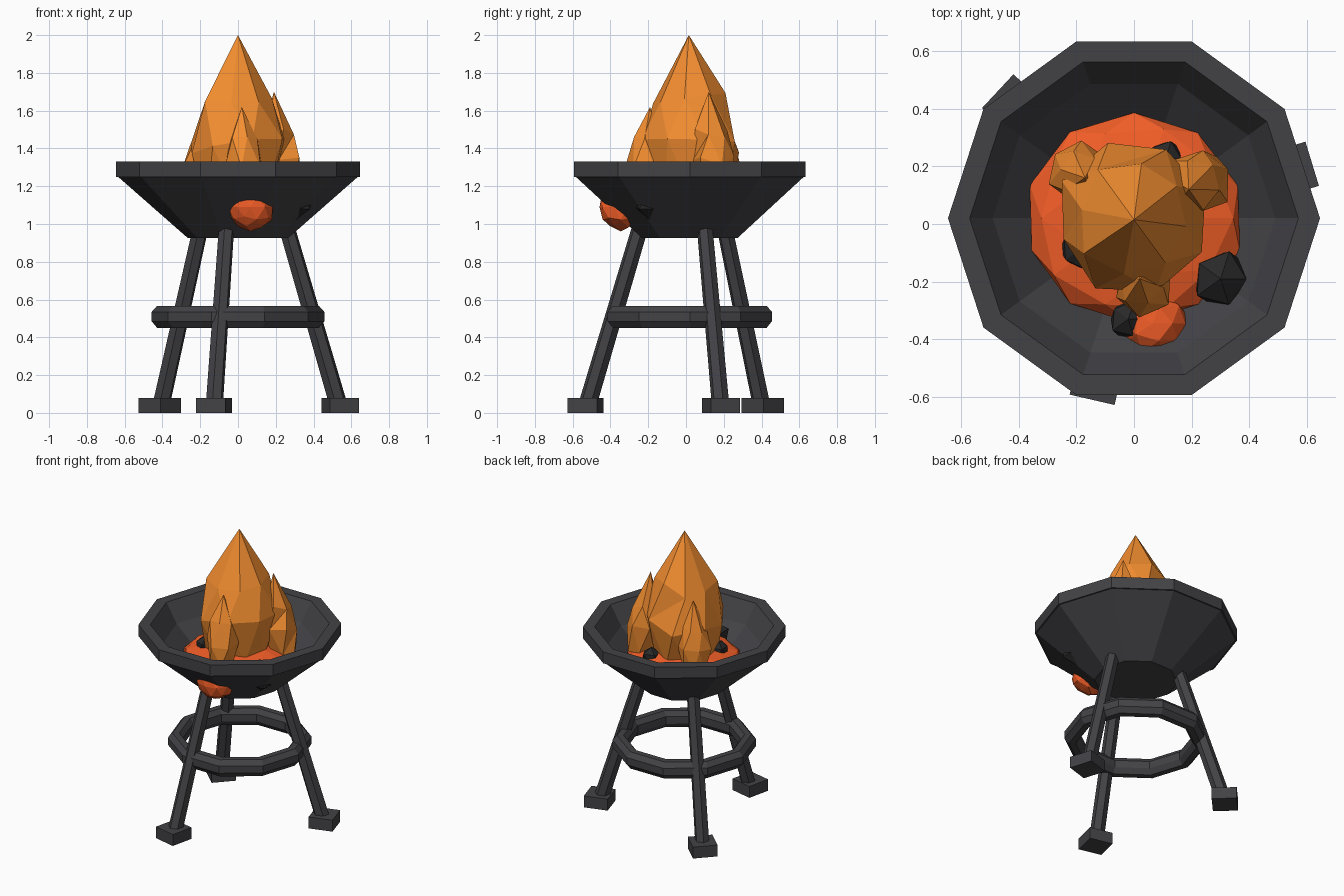
import bpy, bmesh, random
from math import sin, cos, tau, radians
from mathutils import Vector

if "Cube" in bpy.data.objects:
    bpy.data.objects.remove(bpy.data.objects["Cube"])

CY = 0.02  # centre of the bowl in y


def material(name, rgb):
    m = bpy.data.materials.new(name)
    m.diffuse_color = (*rgb, 1)
    m.use_nodes = True
    m.node_tree.nodes["Principled BSDF"].inputs["Base Color"].default_value = m.diffuse_color
    return m


IRON = material("iron", (0.055, 0.055, 0.062))
FLAME = material("flame", (0.90, 0.27, 0.03))
EMBER = material("ember", (0.88, 0.11, 0.02))
COAL = material("coal", (0.022, 0.022, 0.022))


def finish(bm, name, mat):
    bmesh.ops.recalc_face_normals(bm, faces=bm.faces[:])
    me = bpy.data.meshes.new(name)
    bm.to_mesh(me)
    bm.free()
    me.materials.append(mat)
    ob = bpy.data.objects.new(name, me)
    bpy.context.collection.objects.link(ob)
    return ob


def lathe(name, profile, sides, mat):
    """Revolve a closed (radius, z) profile around the bowl axis."""
    bm = bmesh.new()
    rings = [[bm.verts.new((r * cos(tau * i / sides), CY + r * sin(tau * i / sides), z))
              for r, z in profile] for i in range(sides)]
    n = len(profile)
    for i in range(sides):
        a, b = rings[i], rings[(i + 1) % sides]
        for j in range(n):
            k = (j + 1) % n
            bm.faces.new((a[j], b[j], b[k], a[k]))
    bmesh.ops.remove_doubles(bm, verts=bm.verts[:], dist=1e-4)
    return finish(bm, name, mat)


def tube(name, rings, mat):
    """Skin a list of rings (lists of points); a one-point ring is a tip."""
    bm = bmesh.new()
    vs = [[bm.verts.new(p) for p in ring] for ring in rings]
    n = len(vs[0])
    for a, b in zip(vs, vs[1:]):
        for i in range(n):
            j = (i + 1) % n
            if len(b) == 1:
                bm.faces.new((a[i], a[j], b[0]))
            else:
                bm.faces.new((a[i], a[j], b[j], b[i]))
    bm.faces.new(vs[0])
    if len(vs[-1]) > 1:
        bm.faces.new(vs[-1])
    return finish(bm, name, mat)


def rock(name, centre, size, mat, seed, jitter=0.12, subdiv=1):
    """Squashed, roughened icosphere."""
    rnd = random.Random(seed)
    bm = bmesh.new()
    bmesh.ops.create_icosphere(bm, subdivisions=subdiv, radius=1)
    for v in bm.verts:
        k = 1 + rnd.uniform(-jitter, jitter)
        v.co = Vector(centre) + Vector([c * s * k for c, s in zip(v.co, size)])
    return finish(bm, name, mat)


def flame(name, base, apex, radius, sides, seed):
    """Teardrop with jagged rings leaning from base to apex."""
    rnd = random.Random(seed)
    base, apex = Vector(base), Vector(apex)
    rings = []
    for k, (t, f) in enumerate([(0, 0.75), (0.32, 1.0), (0.6, 0.74)]):
        c = base.lerp(apex, t)
        ring = []
        for i in range(sides):
            a = tau * (i + 0.4 * k) / sides
            r = radius * f * rnd.uniform(0.9, 1.1)
            dz = rnd.uniform(-0.05, 0.05) * (apex.z - base.z) * (k > 0)
            ring.append(c + Vector((r * cos(a), r * sin(a), dz)))
        rings.append(ring)
    tube(name, rings + [[apex]], mat=FLAME).data.polygons.foreach_set
    bm = bmesh.new()
    me = bpy.data.objects[name].data
    bm.from_mesh(me)
    bmesh.ops.triangulate(bm, faces=bm.faces[:])
    bm.to_mesh(me)
    bm.free()


# Bowl with flat rim, and the brace ring around the legs
lathe("bowl", [(0, 0.925), (0.265, 0.925), (0.635, 1.25), (0.645, 1.25), (0.645, 1.33),
               (0.57, 1.33), (0.49, 1.2), (0.25, 0.98), (0, 0.98)], 10, IRON)
lathe("brace_ring", [(0.457, 0.485), (0.457, 0.535), (0.428, 0.567), (0.385, 0.567),
                     (0.36, 0.535), (0.36, 0.485), (0.385, 0.45), (0.428, 0.45)], 10, IRON)

# Three splayed hexagonal legs with square feet
for n, deg in enumerate((17, 137, 257), 1):
    a = radians(deg)
    out, side = Vector((cos(a), sin(a), 0)), Vector((-sin(a), cos(a), 0))
    centre = Vector((0, CY, 0))
    rings = []
    for r, z, w in ((0.56, 0.03, 0.047), (0.275, 0.965, 0.042)):
        c = centre + out * r + Vector((0, 0, z))
        rings.append([c + out * w * cos(tau * i / 6) + side * w * sin(tau * i / 6)
                      + Vector((0, 0, 0.3 * w * cos(tau * i / 6))) for i in range(6)])
    tube(f"leg_{n}", rings, IRON)
    c = centre + out * 0.566
    foot = [[c + out * x * 0.08 + side * y * 0.08 + Vector((0, 0, z))
             for x, y in ((-1, -1), (1, -1), (1, 1), (-1, 1))] for z in (0, 0.08)]
    tube(f"foot_{n}", foot, IRON)

# Ember bed and coals
rock("ember_bed", (0, CY, 1.11), (0.38, 0.37, 0.1), EMBER, 1, 0.02, 2)
rock("glowing_coal", (0.065, -0.345, 1.09), (0.125, 0.115, 0.12), EMBER, 2, 0.08, 2)
for n, (x, y, z, s) in enumerate([(0.3, -0.19, 1.13, 0.105), (-0.02, -0.33, 1.15, 0.075),
                                  (-0.19, -0.09, 1.17, 0.07), (0.11, 0.23, 1.17, 0.065)], 1):
    rock(f"black_coal_{n}", (x, y, z), (s, s, s), COAL, n + 5, 0.12, 1)

# Flames: one tall, three small
flame("main_flame", (-0.01, 0.03, 1.14), (0, 0.015, 2.0), 0.26, 8, 3)
flame("right_flame", (0.245, 0.16, 1.16), (0.19, 0.12, 1.70), 0.115, 6, 4)
flame("front_flame", (0.035, -0.225, 1.17), (0.02, -0.19, 1.62), 0.105, 6, 5)
flame("left_flame", (-0.205, 0.195, 1.16), (-0.17, 0.16, 1.61), 0.105, 6, 6)
